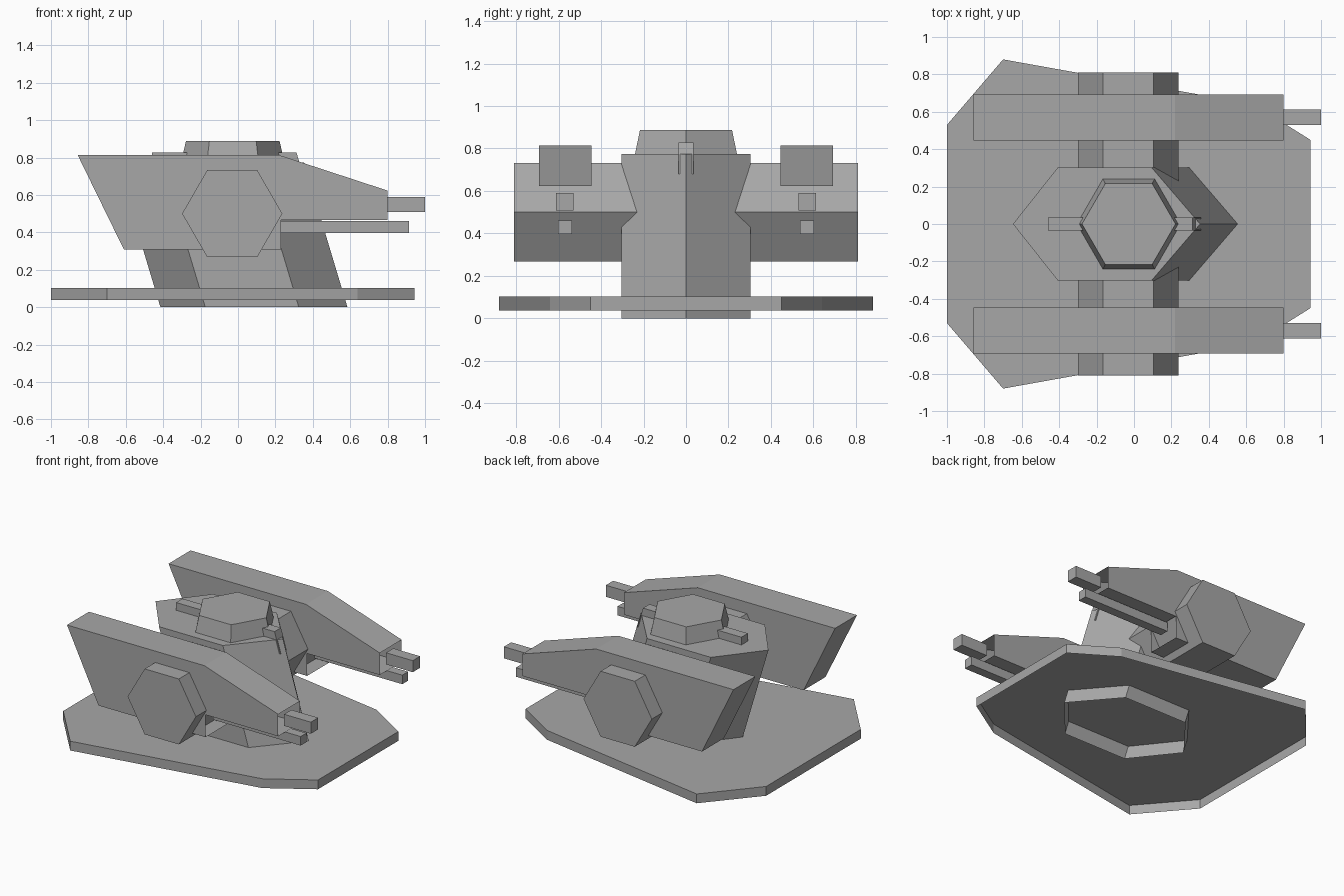
import bpy, bmesh, math

cube = bpy.data.objects.get("Cube")
if cube:
    bpy.data.objects.remove(cube, do_unlink=True)

grey = bpy.data.materials.new("plain grey")
grey.use_nodes = True
COLOUR = (0.39, 0.39, 0.39, 1)
grey.diffuse_color = COLOUR
bsdf = grey.node_tree.nodes["Principled BSDF"]
bsdf.inputs["Base Color"].default_value = COLOUR
bsdf.inputs["Roughness"].default_value = 0.8


def loft(name, start, end, skip=(), start_cap=True):
    """Join two matching outlines with side faces; skip lists sides left open."""
    bm = bmesh.new()
    a = [bm.verts.new(p) for p in start]
    b = [bm.verts.new(p) for p in end]
    n = len(a)
    if start_cap:
        bm.faces.new(a[::-1])
    bm.faces.new(b)
    for i in range(n):
        if i not in skip:
            j = (i + 1) % n
            bm.faces.new((a[i], a[j], b[j], b[i]))
    bmesh.ops.recalc_face_normals(bm, faces=bm.faces)
    mesh = bpy.data.meshes.new(name)
    bm.to_mesh(mesh)
    bm.free()
    mesh.materials.append(grey)
    obj = bpy.data.objects.new(name, mesh)
    bpy.context.collection.objects.link(obj)


def upright(name, outline, z0, z1, lean=0.0):
    """Extrude an (x, y) outline upward, leaning in x, open underneath."""
    loft(name, [(x + lean * z0, y, z0) for x, y in outline],
         [(x + lean * z1, y, z1) for x, y in outline], start_cap=False)


def sideways(name, profile, y0, y1, skip=()):
    """Extrude an (x, z) profile along y."""
    loft(name, [(x, y0, z) for x, z in profile],
         [(x, y1, z) for x, z in profile], skip)


def box(x0, x1, z0, z1):
    return [(x0, z0), (x1, z0), (x1, z1), (x0, z1)]


def hexagon(cx, cy, r):
    return [(cx + r * math.cos(math.radians(60 * i)),
             cy + r * math.sin(math.radians(60 * i))) for i in range(6)]


# Base plate: a shallow tray turned over, half outline mirrored across y
half = [(-1, 0.53), (-0.7, 0.88), (0.64, 0.64), (0.943, 0.45)]
upright("base_plate", half + [(x, -y) for x, y in reversed(half)], 0.037, 0.103)

# Leaning pedestal
pedestal = [(-0.415, 0), (-0.175, -0.303), (0.325, -0.303),
            (0.585, 0), (0.325, 0.303), (-0.175, 0.303)]
upright("pedestal", pedestal, 0, 0.773, lean=-0.3)

# Turret cap
loft("turret_cap", [(x, y, 0.77) for x, y in hexagon(-0.028, 0, 0.278)],
     [(x, y, 0.888) for x, y in hexagon(-0.028, 0, 0.25)])

# Bar through the turret, with a raked front end
sideways("turret_bar", [(-0.46, 0.76), (-0.2, 0.68), (0.357, 0.68),
                        (0.312, 0.828), (-0.46, 0.828)], -0.036, 0.036)

# Cross arm carrying both pods
sideways("cross_arm", hexagon(-0.031, 0.5, 0.268), -0.81, 0.81)

# Pods with their guns on both sides; pod ends are open towards +x
pod = [(-0.857, 0.813), (-0.61, 0.308), (0.23, 0.308), (0.23, 0.467),
       (0.8, 0.467), (0.8, 0.623), (0.22, 0.813)]
for side, s in (("left", 1), ("right", -1)):
    sideways(f"pod_{side}", pod, s * 0.446, s * 0.692, skip=(2, 4))
    sideways(f"upper_gun_{side}", box(0.79, 1.0, 0.508, 0.59), s * 0.53, s * 0.612)
    sideways(f"lower_gun_{side}", box(0.225, 0.913, 0.397, 0.461), s * 0.537, s * 0.602)
